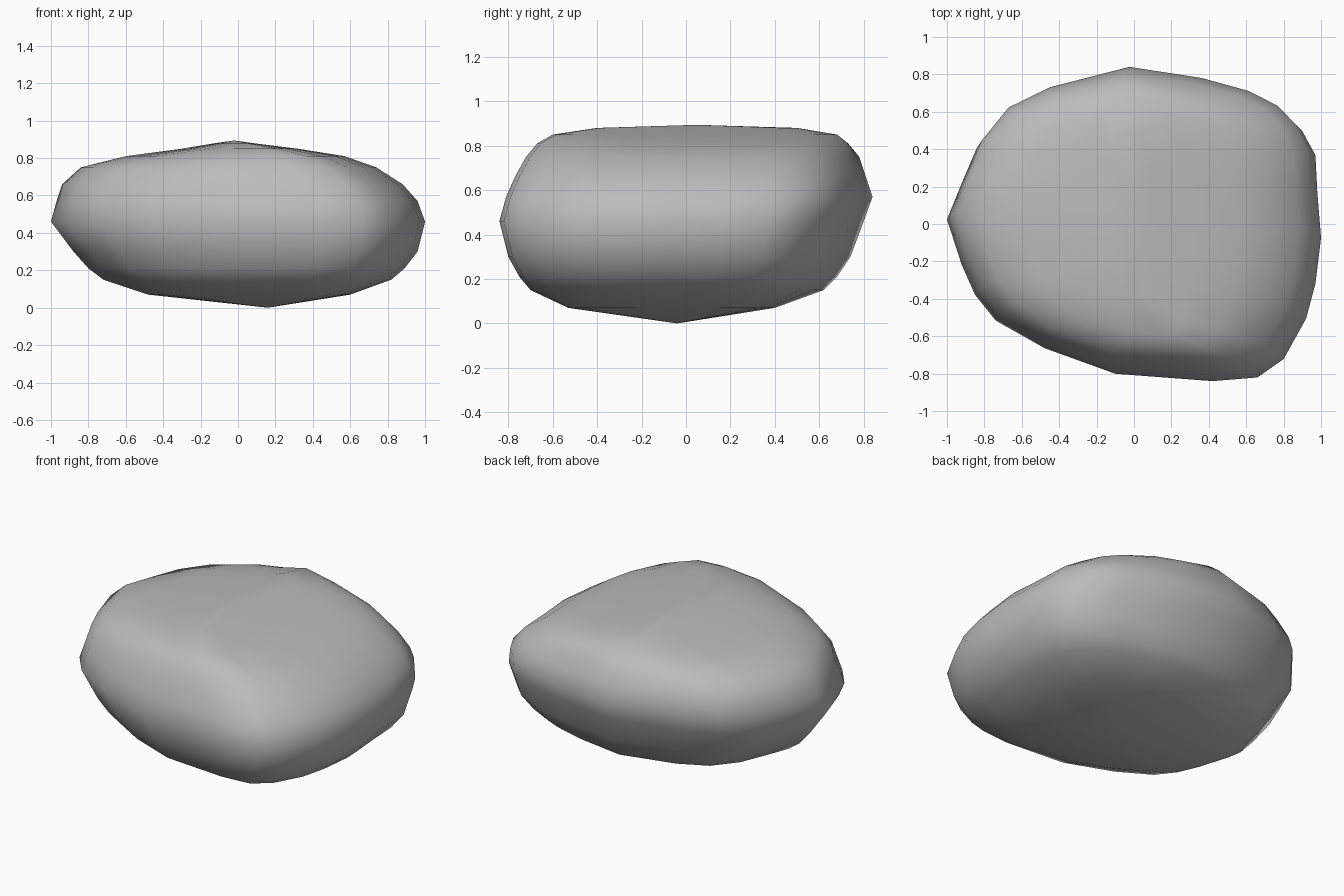
import bpy
import bmesh

default = bpy.data.objects.get("Cube")
if default:
    bpy.data.objects.remove(default, do_unlink=True)


def make_material(name, colour):
    material = bpy.data.materials.new(name)
    material.use_nodes = True
    material.diffuse_color = colour
    shader = material.node_tree.nodes["Principled BSDF"]
    shader.inputs["Base Color"].default_value = colour
    shader.inputs["Roughness"].default_value = 0.8
    return material


# Plan outline of the boulder, counter-clockwise
OUTLINE = [
    (1, -.05), (.98, .2), (.97, .4), (.9, .53), (.8, .63), (.64, .71),
    (.38, .78), (-.02, .84), (-.46, .73), (-.69, .62), (-.84, .44), (-.92, .25),
    (-1, .05), (-.92, -.2), (-.85, -.36), (-.74, -.5), (-.48, -.65), (-.1, -.79),
    (.42, -.83), (.66, -.81), (.8, -.71), (.92, -.49), (.97, -.3),
]

# Height, then the left-right and front-back limits of each layer
LAYERS = [
    (.07, -.48, .6, -.53, .4),
    (.15, -.72, .82, -.7, .62),
    (.21, -.8, .89, -.75, .68),
    (.3, -.88, .96, -.8, .74),
    (.46, -1, 1, -.84, .8),
    (.57, -.97, .96, -.81, .84),
    (.66, -.94, .88, -.77, .81),
    (.75, -.84, .74, -.72, .78),
    (.81, -.6, .57, -.67, .73),
    (.85, -.3, .32, -.6, .68),
    (.88, -.12, .08, -.4, .5),
]
BOTTOM_TIP = (.16, -.04, 0)
TOP_TIP = (-.02, .05, .894)


def fit(value, low, high, new_low, new_high):
    return new_low + (value - low) / (high - low) * (new_high - new_low)


def add_ring(bm, layer):
    z, left, right, front, back = layer
    xs, ys = zip(*OUTLINE)
    return [bm.verts.new((fit(x, min(xs), max(xs), left, right),
                          fit(y, min(ys), max(ys), front, back), z))
            for x, y in OUTLINE]


def close_ring(bm, ring, tip):
    point = bm.verts.new(tip)
    for a, b in zip(ring, ring[1:] + ring[:1]):
        bm.faces.new((a, b, point))


# Stack the layers, bridge them and close both ends
bm = bmesh.new()
rings = [add_ring(bm, layer) for layer in LAYERS]
for lower, upper in zip(rings, rings[1:]):
    for i in range(len(lower)):
        j = (i + 1) % len(lower)
        bm.faces.new((lower[i], lower[j], upper[j], upper[i]))
close_ring(bm, rings[0], BOTTOM_TIP)
close_ring(bm, rings[-1], TOP_TIP)
bmesh.ops.recalc_face_normals(bm, faces=bm.faces)

mesh = bpy.data.meshes.new("boulder")
bm.to_mesh(mesh)
bm.free()
mesh.materials.append(make_material("stone grey", (.5, .5, .5, 1)))
mesh.shade_smooth()
boulder = bpy.data.objects.new("boulder", mesh)
bpy.context.collection.objects.link(boulder)
